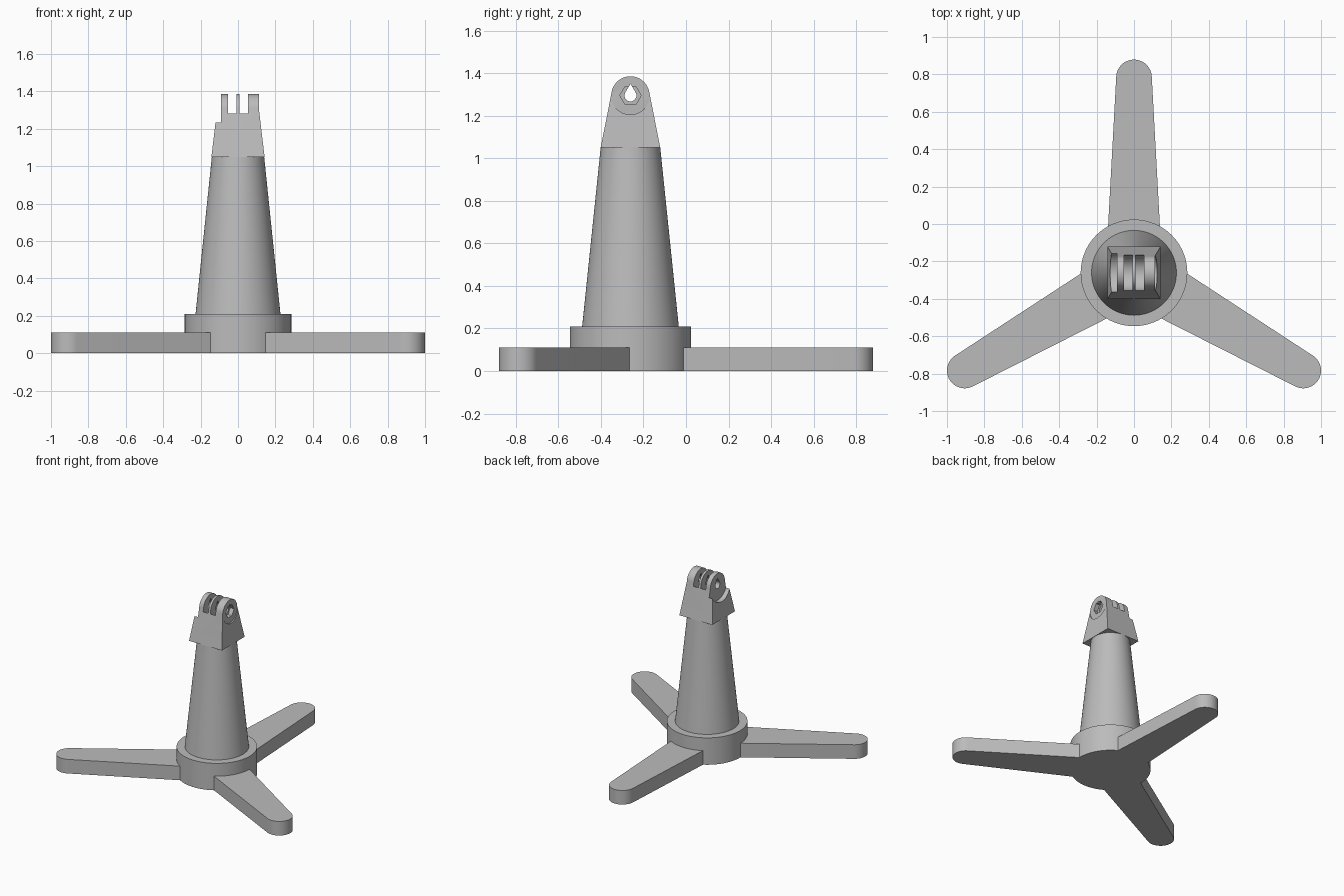
import bpy, bmesh, math
from mathutils import Matrix, Vector

cube = bpy.data.objects.get("Cube")
if cube:
    bpy.data.objects.remove(cube, do_unlink=True)

CY = -0.261        # column axis in y
PIVOT = 1.295      # height of the hinge hole
NECK = 1.05        # where column meets head

grey = bpy.data.materials.new("plain_grey")
grey.use_nodes = True
COLOUR = (0.5, 0.5, 0.5, 1)
grey.diffuse_color = COLOUR
grey.node_tree.nodes["Principled BSDF"].inputs["Base Color"].default_value = COLOUR


def finish(name, bm):
    bmesh.ops.recalc_face_normals(bm, faces=bm.faces[:])
    mesh = bpy.data.meshes.new(name)
    bm.to_mesh(mesh)
    bm.free()
    mesh.materials.append(grey)
    obj = bpy.data.objects.new(name, mesh)
    bpy.context.collection.objects.link(obj)
    return obj


def prism(name, points, low, high, matrix=Matrix()):
    """Extrude a flat outline from low to high along local z."""
    bm = bmesh.new()
    face = bm.faces.new([bm.verts.new((u, v, low)) for u, v in points])
    ext = bmesh.ops.extrude_face_region(bm, geom=[face])["geom"]
    top = [g for g in ext if isinstance(g, bmesh.types.BMVert)]
    bmesh.ops.translate(bm, vec=(0, 0, high - low), verts=top)
    bmesh.ops.transform(bm, matrix=matrix, verts=bm.verts[:])
    return finish(name, bm)


def arc(radius, start, end, steps, centre=(0, 0)):
    angles = [math.radians(start + (end - start) * i / steps) for i in range(steps + 1)]
    return [(centre[0] + radius * math.cos(a), centre[1] + radius * math.sin(a)) for a in angles]


def ring(radius, sides=64):
    return arc(radius, 0, 360, sides)[:-1]


# Maps outline u, v to y, z around the hinge, extruded along x
ACROSS = Matrix(((0, 0, 1, 0), (1, 0, 0, CY), (0, 1, 0, PIVOT), (0, 0, 0, 1)))


def combine(obj, tool, operation):
    mod = obj.modifiers.new("combine", "BOOLEAN")
    mod.object, mod.operation, mod.solver = tool, operation, "EXACT"
    graph = bpy.context.evaluated_depsgraph_get()
    result = bpy.data.meshes.new_from_object(obj.evaluated_get(graph))
    obj.modifiers.clear()
    obj.data = result
    bpy.data.objects.remove(tool, do_unlink=True)


def cut(obj, points, x0, x1):
    combine(obj, prism("cutter", points, x0, x1, ACROSS), "DIFFERENCE")


# Base hub and tapered column
hub = prism("base_hub", ring(0.285, 96), 0, 0.21, Matrix.Translation((0, CY, 0)))
bm = bmesh.new()
bmesh.ops.create_cone(bm, cap_ends=True, segments=96, radius1=0.228, radius2=0.14,
                      depth=NECK - 0.2,
                      matrix=Matrix.Translation((0, CY, (NECK + 0.2) / 2)))
column = finish("column", bm)

# Three tapered legs with round tips
REACH = 1.045
outline = [(0.24, 0.139)] + arc(0.095, 87, -87, 28, (REACH, 0)) + [(0.24, -0.139)]
legs = []
for name, angle in (("back_leg", 90), ("right_leg", 210), ("left_leg", 330)):
    place = Matrix.Translation((0, CY, 0)) @ Matrix.Rotation(math.radians(angle), 4, "Z")
    legs.append(prism(name, outline, 0, 0.11, place))

# Head: tapered block
bm = bmesh.new()
bmesh.ops.create_cube(bm, size=2)
for v in bm.verts:
    sx, sy, up = v.co.x, v.co.y, v.co.z > 0
    half_x, half_y, z = (0.111, 0.088, 1.313) if up else (0.142, 0.14, NECK)
    v.co = Vector((sx * half_x, CY + sy * half_y, z))
head = finish("hinge_head", bm)

# Flat seat on the left, round hinge barrel, recess on the right
cut(head, ring(0.09), 0.113, 0.3)
combine(head, prism("barrel", ring(0.09), -0.1, 0.1128, ACROSS), "UNION")
cut(head, ring(0.12), -0.3, -0.09)

# Two slots leave three prongs
for x0, x1 in ((-0.053, -0.009), (0.009, 0.053)):
    cut(head, ring(0.095), x0, x1)

# Hexagonal nut pocket and teardrop bolt hole
cut(head, ring(0.05, 6), 0.08, 0.3)
cut(head, arc(0.028, 149, 391, 28) + [(0, 0.055)], -0.3, 0.3)

# Smooth round surfaces, keep crisp edges
bpy.ops.object.select_all(action="DESELECT")
for obj in [hub, column, head] + legs:
    obj.select_set(True)
bpy.context.view_layer.objects.active = hub
bpy.ops.object.shade_smooth_by_angle(angle=math.radians(30))
